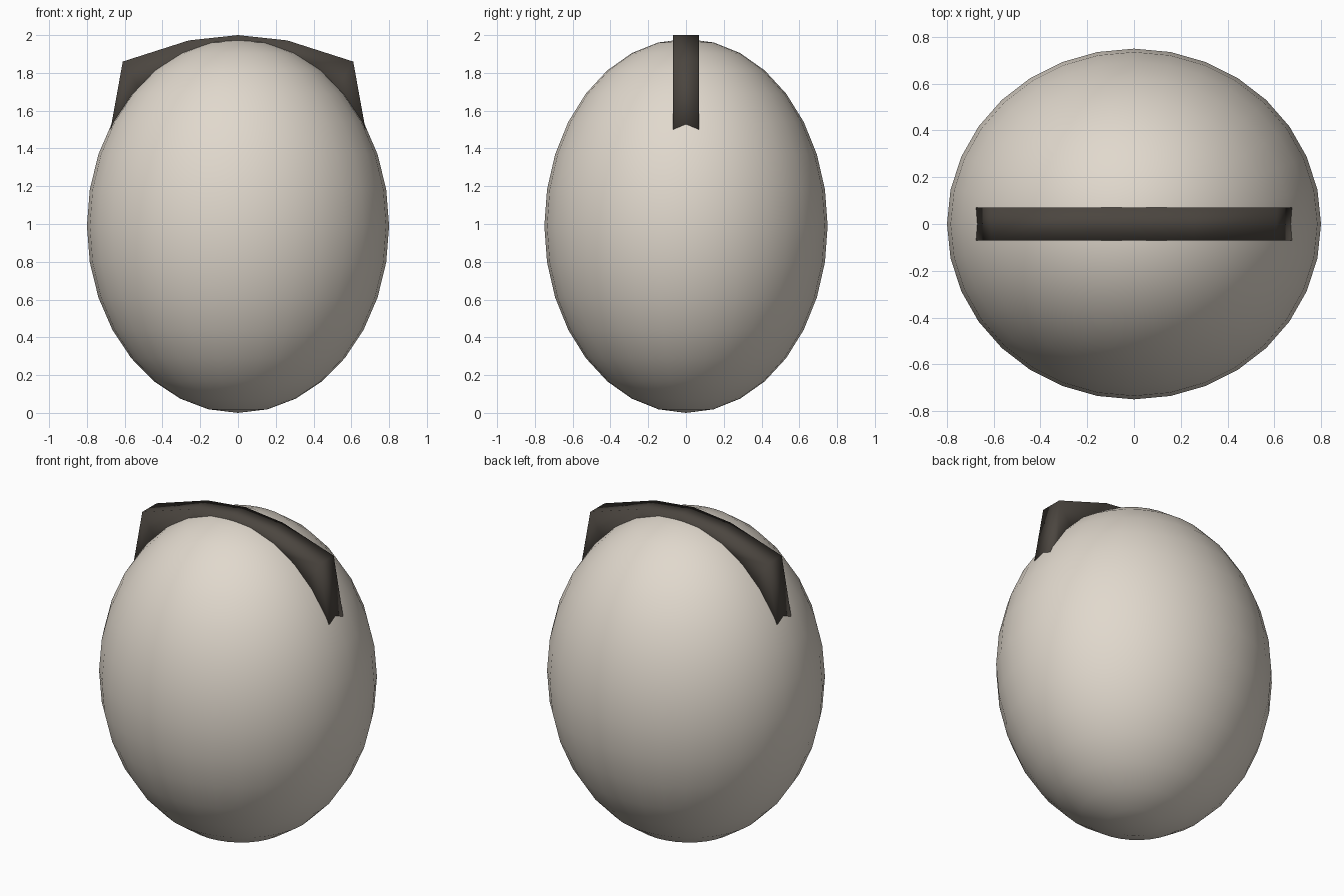
import bpy, bmesh

if "Cube" in bpy.data.objects:
    bpy.data.objects.remove(bpy.data.objects["Cube"])


def paint(obj, name, rgb):
    mat = bpy.data.materials.new(name)
    mat.diffuse_color = (*rgb, 1)
    mat.use_nodes = True
    mat.node_tree.nodes["Principled BSDF"].inputs["Base Color"].default_value = mat.diffuse_color
    obj.data.materials.append(mat)


# Egg-shaped body
bpy.ops.mesh.primitive_uv_sphere_add(segments=32, ring_count=16, radius=1, location=(0, 0, 0.99))
body = bpy.context.object
body.name = "egg_body"
body.scale = (0.8, 0.75, 0.99)
bpy.ops.object.transform_apply(location=False, rotation=False, scale=True)
bpy.ops.object.shade_smooth()
paint(body, "cream", (0.75, 0.69, 0.61))

# Crest band: faceted arch over the top, its inner side and ends sunk in the body
outer = [(0, 2.0), (0.26, 1.972), (0.61, 1.86), (0.688, 1.43)]
inner = [(0, 1.92), (0.24, 1.85), (0.50, 1.68), (0.62, 1.43)]
HALF_WIDTH = 0.07


def mirrored(half):
    return [(-x, z) for x, z in reversed(half[1:])] + half


bm = bmesh.new()
sections = []
for (ox, oz), (ix, iz) in zip(mirrored(outer), mirrored(inner)):
    sections.append([bm.verts.new(p) for p in (
        (ox, -HALF_WIDTH, oz), (ox, HALF_WIDTH, oz),
        (ix, HALF_WIDTH, iz), (ix, -HALF_WIDTH, iz))])
for a, b in zip(sections, sections[1:]):
    for i in range(4):
        j = (i + 1) % 4
        bm.faces.new((a[i], a[j], b[j], b[i]))
bm.faces.new(sections[0])
bm.faces.new(sections[-1])
bmesh.ops.recalc_face_normals(bm, faces=bm.faces)
for f in bm.faces:
    f.smooth = True
mesh = bpy.data.meshes.new("crest_band")
bm.to_mesh(mesh)
bm.free()
crest = bpy.data.objects.new("crest_band", mesh)
bpy.context.collection.objects.link(crest)
paint(crest, "charcoal", (0.07, 0.06, 0.05))
